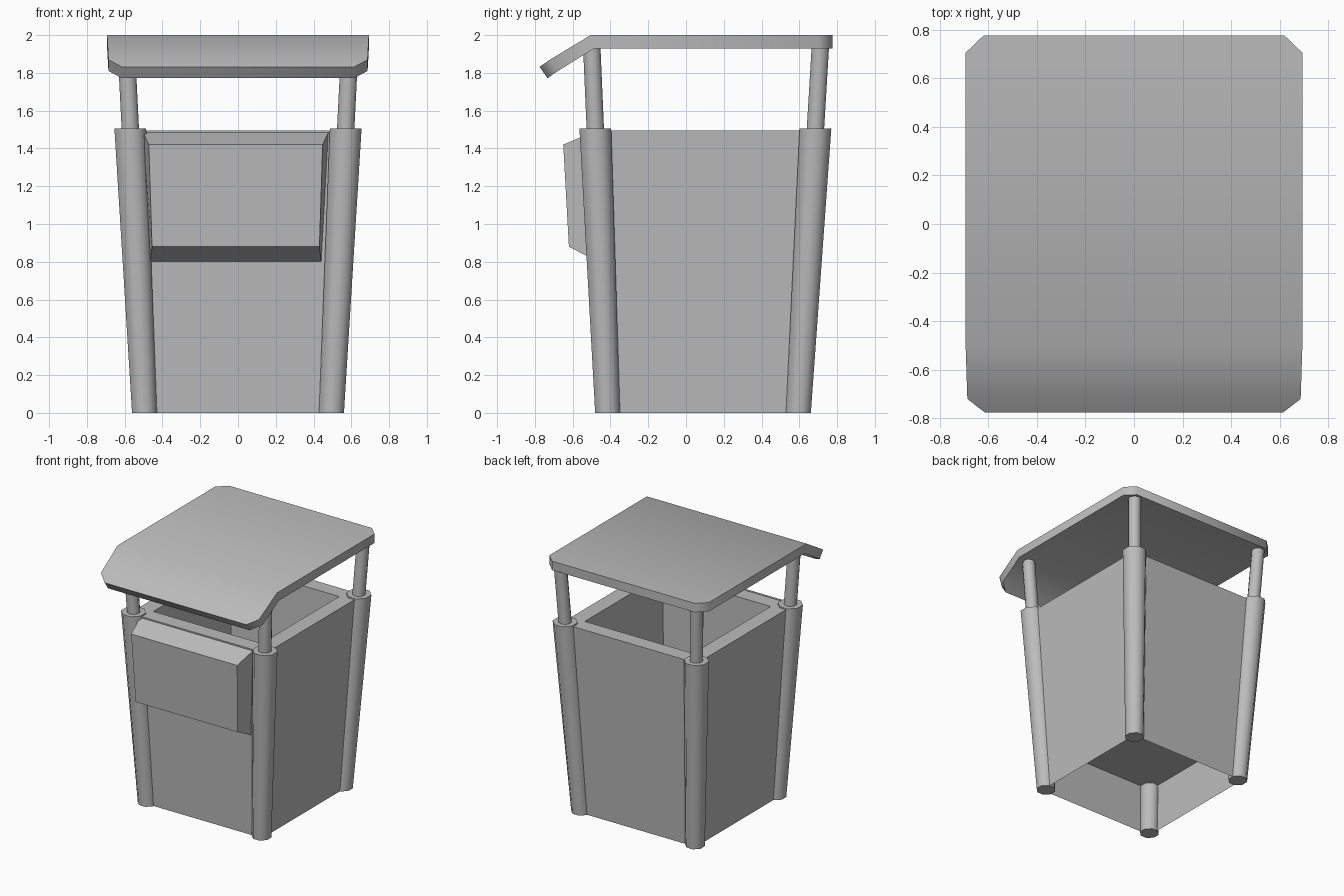
import bpy, bmesh, math
from mathutils import Vector

cube = bpy.data.objects.get("Cube")
if cube:
    bpy.data.objects.remove(cube)

grey = bpy.data.materials.new("painted_grey")
grey.use_nodes = True
COLOUR = (0.5, 0.5, 0.5, 1)
grey.diffuse_color = COLOUR
grey.node_tree.nodes["Principled BSDF"].inputs["Base Color"].default_value = COLOUR


def loft(name, rings, cap_start=True, cap_end=True, smooth=None):
    """Skin a stack of equal-length rings, optionally closing the ends."""
    bm = bmesh.new()
    loops = [[bm.verts.new(p) for p in ring] for ring in rings]
    n = len(loops[0])
    for a, b in zip(loops, loops[1:]):
        for i in range(n):
            j = (i + 1) % n
            bm.faces.new((a[i], a[j], b[j], b[i]))
    if cap_start:
        bm.faces.new(loops[0][::-1])
    if cap_end:
        bm.faces.new(loops[-1])
    bmesh.ops.recalc_face_normals(bm, faces=bm.faces)
    mesh = bpy.data.meshes.new(name)
    bm.to_mesh(mesh)
    bm.free()
    mesh.materials.append(grey)
    obj = bpy.data.objects.new(name, mesh)
    bpy.context.collection.objects.link(obj)
    if smooth:
        bpy.ops.object.select_all(action='DESELECT')
        obj.select_set(True)
        bpy.context.view_layer.objects.active = obj
        bpy.ops.object.shade_smooth_by_angle(angle=math.radians(smooth))
    return obj


def disc(x, y, z, apothem, sides=8):
    r = apothem / math.cos(math.pi / sides)
    angles = [(i + 0.5) * 2 * math.pi / sides for i in range(sides)]
    return [(x + r * math.cos(a), y + r * math.sin(a), z) for a in angles]


# Corner centre lines: half width, front and back depth at any height
def frame(z):
    t = z / 1.5
    return 0.495 + 0.075 * t, -0.415 - 0.065 * t, 0.595 + 0.09 * t


def rect(z, grow, level=None):
    hx, front, back = frame(z)
    hx, front, back = hx + grow, front - grow, back + grow
    h = z if level is None else level
    return [(-hx, front, h), (hx, front, h), (hx, back, h), (-hx, back, h)]


# Panelled body: outer skin, top rim, inner bucket with a raised floor
loft("body_shell", [rect(0, 0.02), rect(1.495, 0.02), rect(1.495, -0.1), rect(0.42, -0.08)],
     cap_start=False)
loft("body_floor", [rect(0.4, 0.02), rect(0.42, 0.02)])

# Tapered corner posts and the slim poles that carry the roof
for sx, side in ((-1, "right"), (1, "left")):
    for index, end in ((1, "front"), (2, "back")):
        def at(z):
            f = frame(z)
            return sx * f[0], f[index], z
        loft(f"{end}_{side}_post", [disc(*at(0), 0.066), disc(*at(1.505), 0.084)], smooth=50)
        loft(f"{end}_{side}_pole", [disc(*at(1.48), 0.046, 12), disc(*at(1.95), 0.046, 12)],
             smooth=50)

# Bent roof sheet: corner-cut outline, flat at the back and sloping at the front
top_row = [(0.62, 0.775, 2.0), (0.693, 0.705, 2.0), (0.693, -0.505, 2.0),
           (0.686, -0.72, 1.87), (0.615, -0.775, 1.832)]


def underside(p):
    x, y, z = p
    if y < -0.6:
        return x, y + 0.042, z - 0.06
    return x, y + (0.02 if y < 0 else 0), z - 0.07


bm = bmesh.new()
sheets = []
for row in (top_row, [underside(p) for p in top_row]):
    sheets.append([[bm.verts.new((s * x, y, z)) for x, y, z in row] for s in (-1, 1)])
for left, right in sheets:
    for i in range(len(left) - 1):
        bm.faces.new((left[i], left[i + 1], right[i + 1], right[i]))
outlines = [a + b[::-1] for a, b in sheets]
for i in range(len(outlines[0])):
    j = (i + 1) % len(outlines[0])
    bm.faces.new((outlines[0][i], outlines[0][j], outlines[1][j], outlines[1][i]))
bmesh.ops.recalc_face_normals(bm, faces=bm.faces)
mesh = bpy.data.meshes.new("roof")
bm.to_mesh(mesh)
bm.free()
mesh.materials.append(grey)
roof = bpy.data.objects.new("roof", mesh)
bpy.context.collection.objects.link(roof)
bpy.ops.object.select_all(action='DESELECT')
roof.select_set(True)
bpy.context.view_layer.objects.active = roof
bpy.ops.object.shade_smooth_by_angle(angle=math.radians(50))


# Bevelled box on the front panel
def plate(bottom, top):
    (bw, by, bz), (tw, ty, tz) = bottom, top
    cx = -0.012
    return [(cx - bw, by, bz), (cx + bw, by, bz), (cx + tw, ty, tz), (cx - tw, ty, tz)]


loft("front_box", [plate((0.453, -0.465, 0.8), (0.493, -0.485, 1.49)),
                   plate((0.443, -0.62, 0.88), (0.46, -0.65, 1.42))])
